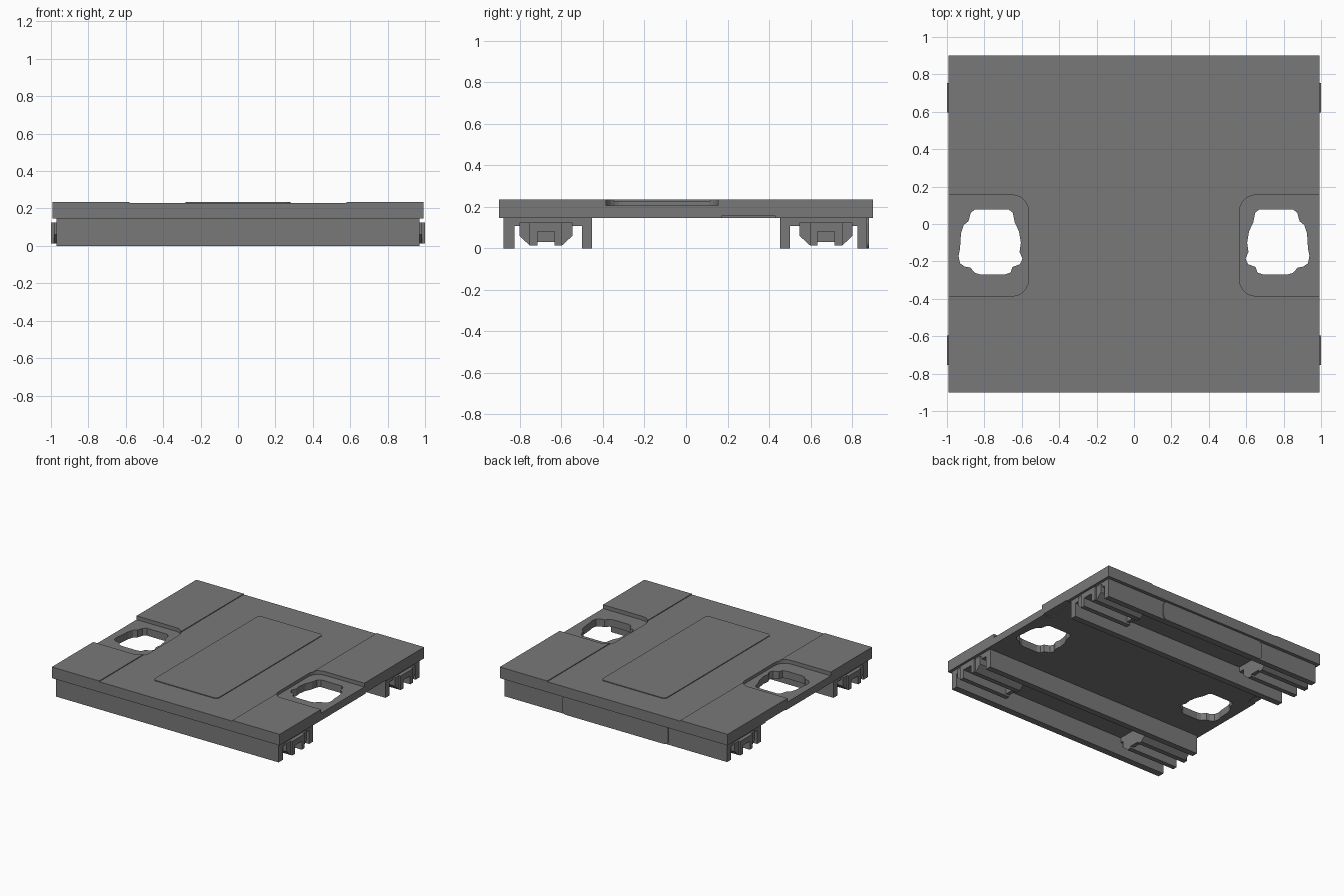
import bpy, bmesh, math
from mathutils import Vector

old = bpy.data.objects.get("Cube")
if old:
    bpy.data.objects.remove(old, do_unlink=True)

grey = bpy.data.materials.new("dark grey")
grey.use_nodes = True
colour = (0.19, 0.19, 0.19, 1)
grey.diffuse_color = colour
grey.node_tree.nodes["Principled BSDF"].inputs["Base Color"].default_value = colour

SLAB_BOTTOM, SLAB_TOP, TROUGH = 0.147, 0.235, 0.229


def prism(name, outline, axis, low, high):
    """Extrude a flat outline along z (outline in x, y) or x (outline in y, z)."""
    bm = bmesh.new()
    place = (lambda p: (p[0], p[1], low)) if axis == "z" else (lambda p: (low, p[0], p[1]))
    face = bm.faces.new([bm.verts.new(place(p)) for p in outline])
    move = Vector((0, 0, high - low)) if axis == "z" else Vector((high - low, 0, 0))
    result = bmesh.ops.extrude_face_region(bm, geom=[face])
    bmesh.ops.translate(bm, vec=move, verts=[v for v in result["geom"] if isinstance(v, bmesh.types.BMVert)])
    bmesh.ops.recalc_face_normals(bm, faces=bm.faces)
    mesh = bpy.data.meshes.new(name)
    bm.to_mesh(mesh)
    bm.free()
    mesh.materials.append(grey)
    obj = bpy.data.objects.new(name, mesh)
    bpy.context.collection.objects.link(obj)
    return obj


def rect(x0, x1, y0, y1):
    return [(x0, y0), (x1, y0), (x1, y1), (x0, y1)]


def rounded(x0, x1, y0, y1, r, steps=6):
    points = []
    corners = [(x1 - r, y1 - r), (x0 + r, y1 - r), (x0 + r, y0 + r), (x1 - r, y0 + r)]
    for i, (cx, cy) in enumerate(corners):
        for s in range(steps + 1):
            a = (i + s / steps) * math.pi / 2
            points.append((cx + r * math.cos(a), cy + r * math.sin(a)))
    return points


def box(name, x0, x1, y0, y1, z0, z1):
    return prism(name, rect(x0, x1, y0, y1), "z", z0, z1)


def flip(points, sign):
    return [(sign * x, y) for x, y in points]


def cut(target, cutter):
    cutter.hide_render = True
    mod = target.modifiers.new("cut", "BOOLEAN")
    mod.operation = "DIFFERENCE"
    mod.solver = "EXACT"
    mod.object = cutter
    bpy.context.view_layer.objects.active = target
    bpy.ops.object.modifier_apply(modifier=mod.name)
    bpy.data.objects.remove(cutter, do_unlink=True)


# Top slab with a shallow central trough
slab = box("top_slab", -0.993, 0.993, -0.9, 0.9, SLAB_BOTTOM, SLAB_TOP)
cut(slab, box("trough_cutter", -0.58, 0.58, -1, 1, TROUGH, 0.4))

# Side pockets, wavy through-holes and small underside notches
hole = [(0.67, 0.078), (0.85, 0.078), (0.873, 0.06), (0.885, 0.015), (0.91, -0.005),
        (0.925, -0.05), (0.93, -0.13), (0.938, -0.17), (0.93, -0.21), (0.905, -0.228),
        (0.875, -0.233), (0.85, -0.262), (0.82, -0.27), (0.69, -0.27), (0.66, -0.26),
        (0.65, -0.23), (0.61, -0.215), (0.596, -0.185), (0.612, -0.15), (0.605, -0.1),
        (0.615, -0.04), (0.638, 0.01), (0.648, 0.06)]
for s in (-1, 1):
    cut(slab, prism("pocket_cutter", flip(rounded(0.565, 1.2, -0.385, 0.155, 0.085), s), "z", 0.205, 0.4))
    cut(slab, prism("hole_cutter", flip(hole, s), "z", 0, 0.4))
    cut(slab, prism("notch_cutter", flip(rect(0.93, 1.2, 0.17, 0.43), s), "z", 0, 0.155))

# Raised centre panel
prism("centre_panel", rounded(-0.28, 0.28, -0.66, 0.66, 0.03), "z", TROUGH - 0.01, SLAB_TOP)

# Long rails below the slab
top = SLAB_BOTTOM + 0.001
box("front_outer_rail", -0.97, 0.97, -0.88, -0.827, 0, top)
box("front_inner_rail", -0.97, 0.97, -0.5, -0.452, 0, top)
box("back_inner_rail", -0.97, 0.97, 0.452, 0.5, 0, top)
box("back_outer_rail", -0.97, 0.97, 0.827, 0.873, 0, top)
back_facing = prism("back_rail_facing", rounded(-0.46, 0.46, 0, 0.147, 0.03), "z", 0, 0.009)
back_facing.rotation_euler = (math.pi / 2, 0, 0)
back_facing.location.y = 0.881

# U-shaped clips with chamfered legs at both ends of each channel
clip = [(-0.128, 0.125), (-0.128, 0.06), (-0.078, 0.014), (-0.041, 0.014), (-0.041, 0.08),
        (0.041, 0.08), (0.041, 0.014), (0.078, 0.014), (0.128, 0.06), (0.128, 0.125)]
tip = [(max(-0.078, min(0.078, y)), z) for y, z in clip if abs(y) < 0.1 or z > 0.1]
for sx, side in ((-1, "right"), (1, "left")):
    for sy, end in ((-1, "front"), (1, "back")):
        label = end + "_" + side
        centre = sy * 0.675
        body = prism(label + "_clip", [(y + centre, z) for y, z in clip], "x", sx * 0.57, sx * 0.985)
        prism(label + "_clip_tip", [(y + centre, z) for y, z in tip], "x", sx * 0.98, sx * 1.0)
        x0, x1 = sorted((sx * 0.57, sx * 0.97))
        y0, y1 = sorted((sy * 0.5, sy * 0.828))
        box(label + "_clip_mount", x0, x1, y0, y1, 0.108, top)
        # Cross wall closing the inner end of the clip
        x0, x1 = sorted((sx * 0.57, sx * 0.6))
        box(label + "_clip_wall", x0, x1, centre - 0.042, centre + 0.042, 0.03, 0.12)
